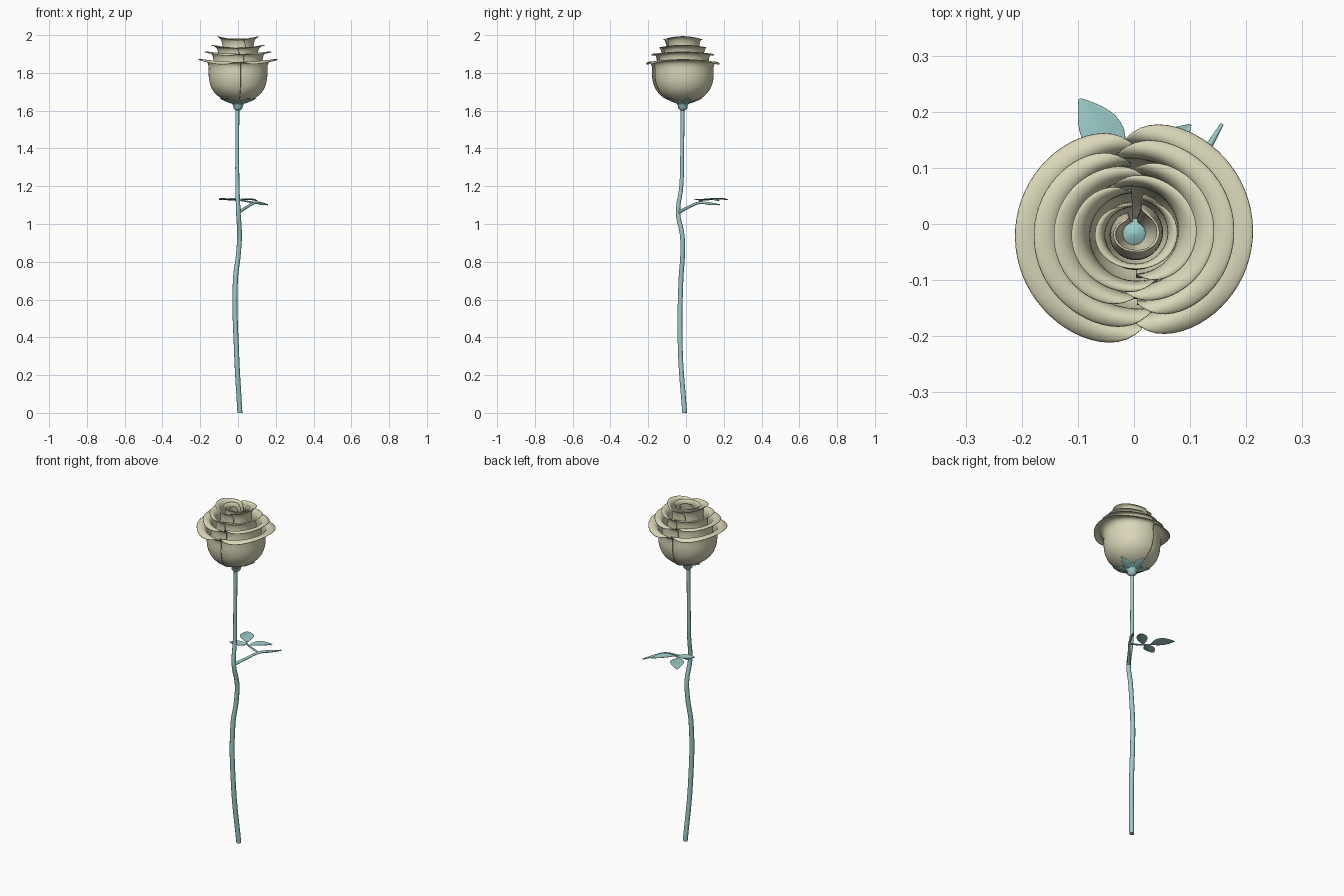
import bpy, math
from mathutils import Vector

if "Cube" in bpy.data.objects:
    bpy.data.objects.remove(bpy.data.objects["Cube"])


def material(name, col):
    m = bpy.data.materials.new(name)
    m.diffuse_color = (*col, 1)
    m.use_nodes = True
    m.node_tree.nodes["Principled BSDF"].inputs["Base Color"].default_value = m.diffuse_color
    return m


CREAM = material("petal_cream", (0.70, 0.68, 0.48))
TEAL = material("stem_teal", (0.33, 0.60, 0.58))
CX, CY = 0.0, -0.017


def mesh_object(name, verts, faces, mat, thick=0.0, sub=0):
    me = bpy.data.meshes.new(name)
    me.from_pydata(verts, [], faces)
    me.materials.append(mat)
    for p in me.polygons:
        p.use_smooth = True
    ob = bpy.data.objects.new(name, me)
    bpy.context.collection.objects.link(ob)
    if thick:
        s = ob.modifiers.new("thickness", "SOLIDIFY")
        s.thickness = thick
        s.offset = 0
    if sub:
        ob.modifiers.new("smooth", "SUBSURF").levels = sub
        ob.modifiers["smooth"].render_levels = sub
    return ob


def grid_faces(rows, cols):
    return [(i * cols + j, i * cols + j + 1, (i + 1) * cols + j + 1, (i + 1) * cols + j)
            for i in range(rows - 1) for j in range(cols - 1)]


def sample(prof, t):
    f = max(0, min(t, 1)) * (len(prof) - 1)
    i = min(int(f), len(prof) - 2)
    a, b = prof[i], prof[i + 1]
    return [a[k] + (b[k] - a[k]) * (f - i) for k in (0, 1)]


def petal(name, prof, angle, span, tip, spiral=0.008, cut=0.3):
    """Curved sheet: profile swept round the centre, rounded upper corners."""
    rows, cols = 11, 21
    verts = []
    for i in range(rows):
        for j in range(cols):
            u = 2 * j / (cols - 1) - 1
            v = i / (rows - 1) * (1 - cut * abs(u) ** 7)
            r, z = sample(prof, v)
            a = math.radians(angle + u * span / 2)
            r += spiral * u * min(1, 3 * v)
            peak = math.cos(2 * a) * v ** 5
            z += tip * peak
            r += 0.006 * peak
            verts.append((CX + r * math.cos(a), CY + r * math.sin(a), z))
    return mesh_object(name, verts, grid_faces(rows, cols), CREAM, 0.004, 1)


# Petal tiers: profile, first angle, count, span, tip lift
tiers = [
    ("outer_petal", [(.025, 1.645), (.09, 1.66), (.14, 1.71), (.158, 1.78), (.15, 1.835),
                     (.165, 1.862), (.188, 1.865), (.208, 1.852)], 2, 2, 188, .018),
    ("second_petal", [(.025, 1.65), (.08, 1.67), (.125, 1.72), (.138, 1.80), (.126, 1.865),
                      (.135, 1.90), (.155, 1.908), (.175, 1.898)], 8, 2, 192, .012),
    ("third_petal", [(.025, 1.655), (.07, 1.68), (.105, 1.74), (.11, 1.82), (.10, 1.89),
                     (.105, 1.925), (.12, 1.94), (.138, 1.938)], -6, 2, 200, .01),
    ("inner_petal", [(.025, 1.66), (.055, 1.69), (.085, 1.76), (.088, 1.84), (.08, 1.92),
                     (.082, 1.96), (.092, 1.983), (.108, 1.984)], 15, 2, 205, .01),
    ("heart_petal", [(.02, 1.66), (.045, 1.70), (.062, 1.77), (.065, 1.85), (.06, 1.92),
                     (.056, 1.96), (.06, 1.98), (.07, 1.982)], 265, 1, 345, 0),
    ("core_petal", [(.02, 1.66), (.034, 1.70), (.045, 1.77), (.047, 1.85), (.043, 1.91),
                    (.038, 1.95), (.035, 1.965), (.036, 1.97)], 270, 1, 330, 0),
]
for name, prof, start, count, span, tip in tiers:
    for k in range(count):
        petal(f"{name}_{k + 1}", prof, start + k * 360 / count, span, tip)


def tube(name, pts, radius):
    """Round stalk through (x, y, z, radius factor) points."""
    cu = bpy.data.curves.new(name, "CURVE")
    cu.dimensions = "3D"
    cu.bevel_depth = radius
    cu.bevel_resolution = 3
    cu.resolution_u = 6
    cu.use_fill_caps = True
    sp = cu.splines.new("BEZIER")
    sp.bezier_points.add(len(pts) - 1)
    for bp, (x, y, z, f) in zip(sp.bezier_points, pts):
        bp.co = (x, y, z)
        bp.radius = f
        bp.handle_left_type = bp.handle_right_type = "AUTO"
    cu.materials.append(TEAL)
    ob = bpy.data.objects.new(name, cu)
    bpy.context.collection.objects.link(ob)
    return ob


# Main stem and side stalks
tube("stem", [(.01, -.007, 0, 1.1), (-.008, -.03, .33, 1.1), (-.014, -.027, .70, 1.1),
              (.002, -.018, .84, 1.05), (.008, -.02, .94, 1.05), (.002, -.042, 1.06, 1),
              (-.003, -.025, 1.2, .9), (-.004, -.02, 1.4, .85), (-.003, -.018, 1.62, .85)], .012)
tube("leaf_stalk", [(.002, -.042, 1.06, 1), (.045, .012, 1.088, .8), (.09, .07, 1.112, .75),
                    (.125, .125, 1.108, .8), (.157, .178, 1.102, .35)], .009)
tube("leaf_branch", [(.088, .068, 1.112, 1), (.045, .075, 1.12, .9), (.0, .09, 1.127, .8),
                     (-.03, .12, 1.128, .6)], .005)


def blade(name, base, tip, width, sag, shape):
    """Leaf-like sheet between two points; shape gives half-width factors."""
    b, t = Vector(base), Vector(tip)
    side = (t - b).cross(Vector((0, 0, 1))).normalized()
    verts = []
    n = len(shape)
    for i, w in enumerate(shape):
        f = i / (n - 1)
        c = b.lerp(t, f) + Vector((0, 0, sag * math.sin(math.pi * f)))
        for s in (-1, -.5, 0, .5, 1):
            verts.append(c + side * (s * w * width / 2) + Vector((0, 0, .006 * abs(s) * w)))
    return mesh_object(name, verts, grid_faces(n, 5), TEAL, 0.003, 2)


# Three leaflets
leaf_shape = (.08, .6, .95, 1, .85, .5, .04)
blade("leaf_end", (-.02, .11, 1.128), (-.098, .224, 1.127), .078, .004, leaf_shape)
blade("leaf_left", (.0, .09, 1.127), (-.095, .052, 1.132), .06, -.004, leaf_shape)
blade("leaf_right", (.01, .088, 1.127), (.102, .178, 1.122), .062, .004, leaf_shape)

# Receptacle under the flower
prof = [(.0, 1.60), (.010, 1.60), (.024, 1.612), (.026, 1.628), (.034, 1.64), (.062, 1.655), (.0, 1.668)]
N = 20
verts = [(CX + r * math.cos(2 * math.pi * j / N), CY + r * math.sin(2 * math.pi * j / N), z)
         for r, z in prof for j in range(N + 1)]
mesh_object("receptacle", verts, grid_faces(len(prof), N + 1), TEAL)

# Five sepals
for k in range(5):
    a = math.radians(90 + 72 * k)
    d = Vector((math.cos(a), math.sin(a), 0))
    c = Vector((CX, CY, 0))
    blade(f"sepal_{k + 1}", c + d * .02 + Vector((0, 0, 1.634)), c + d * .105 + Vector((0, 0, 1.668)),
          .056, -.004, (.6, .85, 1, .85, .5, .05))
